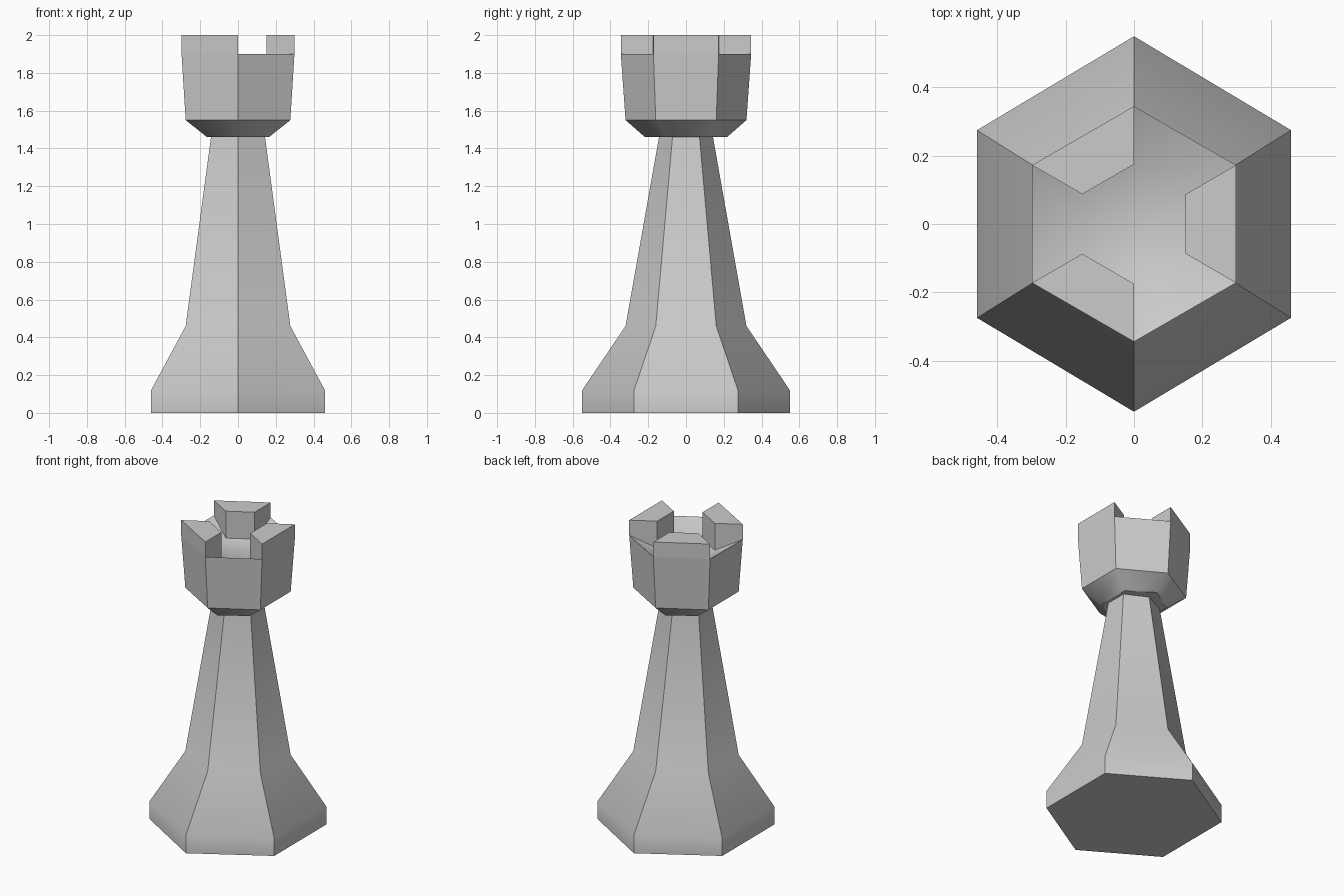
import bpy
import math

cube = bpy.data.objects.get("Cube")
if cube:
    bpy.data.objects.remove(cube, do_unlink=True)

stone = bpy.data.materials.new("grey stone")
stone.use_nodes = True
GREY = (0.6, 0.6, 0.6, 1)
stone.diffuse_color = GREY
stone.node_tree.nodes["Principled BSDF"].inputs["Base Color"].default_value = GREY

C30 = math.cos(math.radians(30))


def hex_ring(z, tip, side=None):
    """Six corners, two of them on the y axis; side is the half width in x."""
    side = side or tip * C30
    pts = []
    for i in range(6):
        a = math.radians(60 * i - 30)
        pts.append((side * math.cos(a) / C30, tip * math.sin(a), z))
    return pts


def make(name, verts, faces, smooth_angle=None):
    mesh = bpy.data.meshes.new(name)
    mesh.from_pydata(verts, [], faces)
    mesh.materials.append(stone)
    obj = bpy.data.objects.new(name, mesh)
    bpy.context.collection.objects.link(obj)
    if smooth_angle:
        bpy.ops.object.select_all(action="DESELECT")
        obj.select_set(True)
        bpy.context.view_layer.objects.active = obj
        bpy.ops.object.shade_smooth_by_angle(angle=math.radians(smooth_angle))
    return obj


def loft(name, rings, smooth_angle, bottom=False, top=False):
    """Join hexagonal rings from bottom to top, with optional caps."""
    verts = [p for r in rings for p in hex_ring(*r)]
    faces = []
    for k in range(len(rings) - 1):
        for i in range(6):
            j = (i + 1) % 6
            faces.append((6 * k + i, 6 * k + j, 6 * k + 6 + j, 6 * k + 6 + i))
    if bottom:
        faces.append(tuple(reversed(range(6))))
    if top:
        faces.append(tuple(range(len(verts) - 6, len(verts))))
    return make(name, verts, faces, smooth_angle)


RIM, INNER = 0.345, 0.175
RIM_Z, FLOOR_Z, TOP_Z = 1.9, 1.82, 2.0

# Foot and tapered shaft
loft("base_and_shaft",
     [(0, 0.55, 0.46), (0.12, 0.55, 0.46), (0.46, 0.32), (1.46, 0.143, 0.143)],
     41, bottom=True)

# Flared underside of the head
loft("collar", [(1.46, 0.217, 0.164), (1.55, 0.32)], 60)
make("collar_underside", hex_ring(1.46, 0.217, 0.164), [tuple(reversed(range(6)))])

# Head wall with its dished floor
loft("head", [(1.55, 0.32), (RIM_Z, RIM), (FLOOR_Z, INNER)], 41, top=True)

# Battlements on every other side
outer_low, outer_top = hex_ring(RIM_Z, RIM), hex_ring(TOP_Z, RIM)
inner_low, inner_top = hex_ring(FLOOR_Z, INNER), hex_ring(TOP_Z, INNER)
for name, i in (("left", 0), ("back_right", 2), ("front_right", 4)):
    j = (i + 1) % 6
    verts = [ring[k] for ring in (outer_low, inner_low, outer_top, inner_top)
             for k in (i, j)]
    faces = [(0, 1, 5, 4), (3, 2, 6, 7), (2, 0, 4, 6), (1, 3, 7, 5), (4, 5, 7, 6)]
    make("battlement_" + name, verts, faces)
